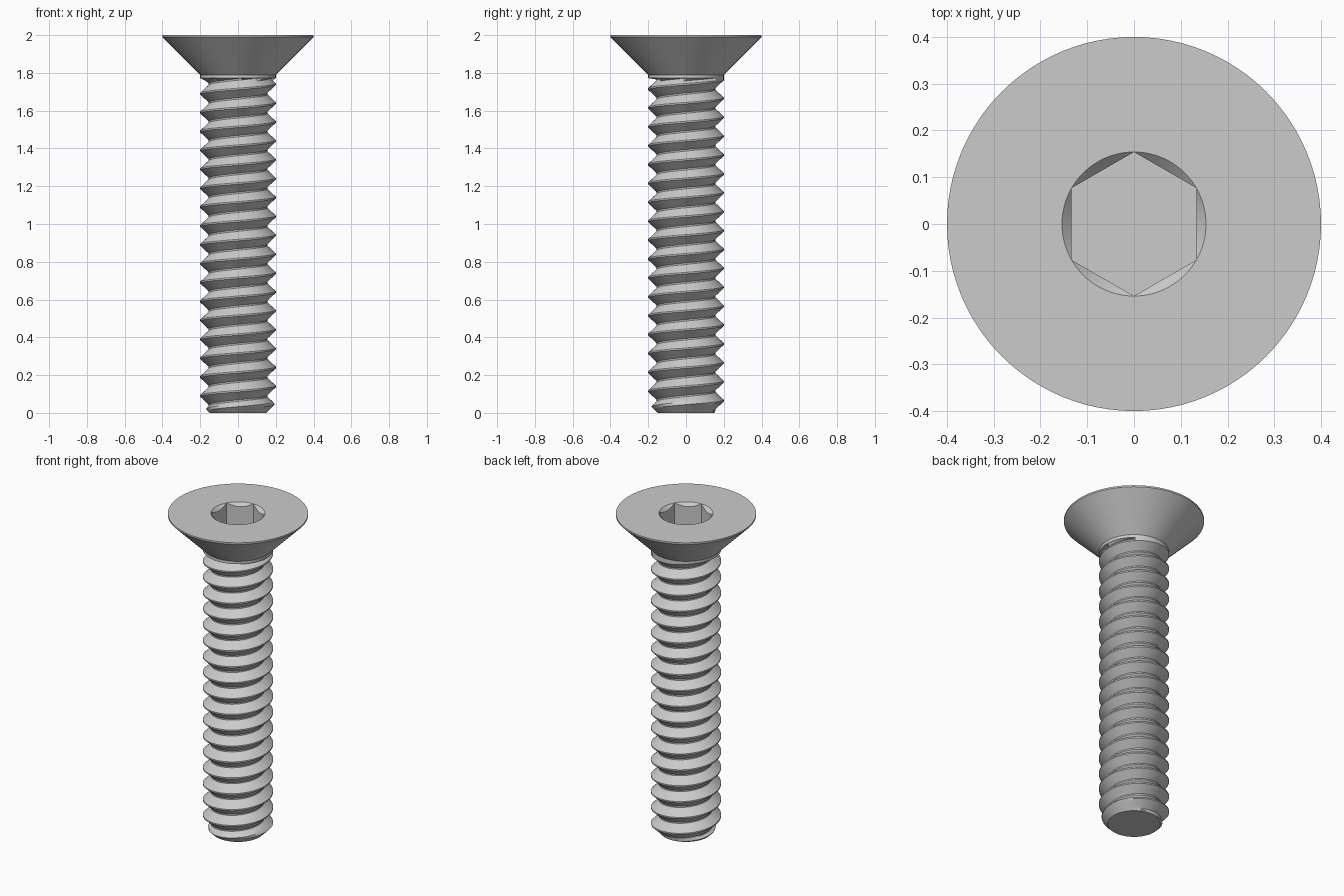
import bpy, bmesh, math

cube = bpy.data.objects.get("Cube")
if cube:
    bpy.data.objects.remove(cube, do_unlink=True)

# Single metal colour
steel = bpy.data.materials.new("steel_grey")
steel.use_nodes = True
COLOR = (0.6, 0.6, 0.6, 1)
steel.diffuse_color = COLOR
steel.node_tree.nodes["Principled BSDF"].inputs["Base Color"].default_value = COLOR

SEGS = 96
TAU = 2 * math.pi
PITCH, MAJOR, MINOR = 0.1, 0.2, 0.155
NECK_Z, TIP_R = 1.772, 0.15
CREST_Z = 1.74        # height of a crest on the +x side


def finish(name, bm):
    bmesh.ops.remove_doubles(bm, verts=bm.verts, dist=1e-5)
    bmesh.ops.recalc_face_normals(bm, faces=bm.faces)
    mesh = bpy.data.meshes.new(name)
    bm.to_mesh(mesh)
    bm.free()
    obj = bpy.data.objects.new(name, mesh)
    bpy.context.collection.objects.link(obj)
    mesh.materials.append(steel)
    return obj


def lathe(name, profile, segs):
    """Spin (radius, height) points around z and cap both ends."""
    bm = bmesh.new()
    rings = [[bm.verts.new((r * math.sin(TAU * i / segs), r * math.cos(TAU * i / segs), z))
              for i in range(segs)] for r, z in profile]
    for low, high in zip(rings, rings[1:]):
        for i in range(segs):
            j = (i + 1) % segs
            bm.faces.new((low[i], low[j], high[j], high[i]))
    bm.faces.new(rings[0])
    bm.faces.new(rings[-1])
    return finish(name, bm)


def smooth(obj, angle):
    bpy.ops.object.select_all(action='DESELECT')
    obj.select_set(True)
    bpy.context.view_layer.objects.active = obj
    bpy.ops.object.shade_smooth_by_angle(angle=math.radians(angle))


# Threaded shank: a V profile swept along a right-handed helix
def thread_radius(frac):
    """Radius at a fraction of the pitch measured from the crest centre."""
    d = min(frac, 1 - frac)
    t = min(max((d - 0.04) / 0.42, 0), 1)
    return MAJOR + (MINOR - MAJOR) * t


FRACS = [0, 0.04, 0.18, 0.32, 0.46, 0.54, 0.68, 0.82, 0.96]


def thread_point(turn, frac, i):
    a = TAU * i / SEGS
    z = CREST_Z + (turn + frac + i / SEGS) * PITCH
    r = thread_radius(frac)
    if z >= NECK_Z:
        z, r = NECK_Z, MAJOR
    z = max(z, 0)
    r = min(r, TIP_R + z)
    return (r * math.cos(a), r * math.sin(a), z)


bm = bmesh.new()
rows = [[bm.verts.new(thread_point(turn, f, i)) for i in range(SEGS + 1)]
        for turn in range(-20, 3) for f in FRACS]
for low, high in zip(rows, rows[1:]):
    for i in range(SEGS):
        bm.faces.new((low[i], low[i + 1], high[i + 1], high[i]))
bmesh.ops.remove_doubles(bm, verts=bm.verts, dist=1e-5)
bmesh.ops.dissolve_degenerate(bm, edges=bm.edges, dist=1e-5)
tip = [e for e in bm.edges if e.is_boundary and max(v.co.z for v in e.verts) < 1e-4]
bmesh.ops.holes_fill(bm, edges=tip, sides=0)
shank = finish("threaded_shank", bm)

# Countersunk head with a short plain neck
head = lathe("countersunk_head",
             [(MAJOR, NECK_Z), (MAJOR, 1.79), (0.4, 1.99), (0.4, 2.0)], SEGS)

# Hex socket and its conical lead-in, cut from the head
HEX_R, FLAT_R, LEAD = 0.154, 0.1334, 0.021
cutters = [
    lathe("hex_socket_cutter", [(HEX_R, 1.85), (HEX_R, 2.05)], 6),
    lathe("lead_in_cutter", [(FLAT_R - 0.03, 1.97 - LEAD), (HEX_R, 2.0), (HEX_R, 2.05)], SEGS),
]
# Keep the lead-in cone at forty-five degrees
for v in cutters[1].data.vertices:
    if v.co.z < 1.99:
        v.co.z = 2.0 - (HEX_R - math.hypot(v.co.x, v.co.y))
for cutter in cutters:
    mod = head.modifiers.new(cutter.name, 'BOOLEAN')
    mod.operation, mod.solver, mod.object = 'DIFFERENCE', 'EXACT', cutter
    bpy.context.view_layer.objects.active = head
    bpy.ops.object.modifier_apply(modifier=mod.name)
for cutter in cutters:
    bpy.data.objects.remove(cutter, do_unlink=True)

smooth(shank, 30)
smooth(head, 30)
